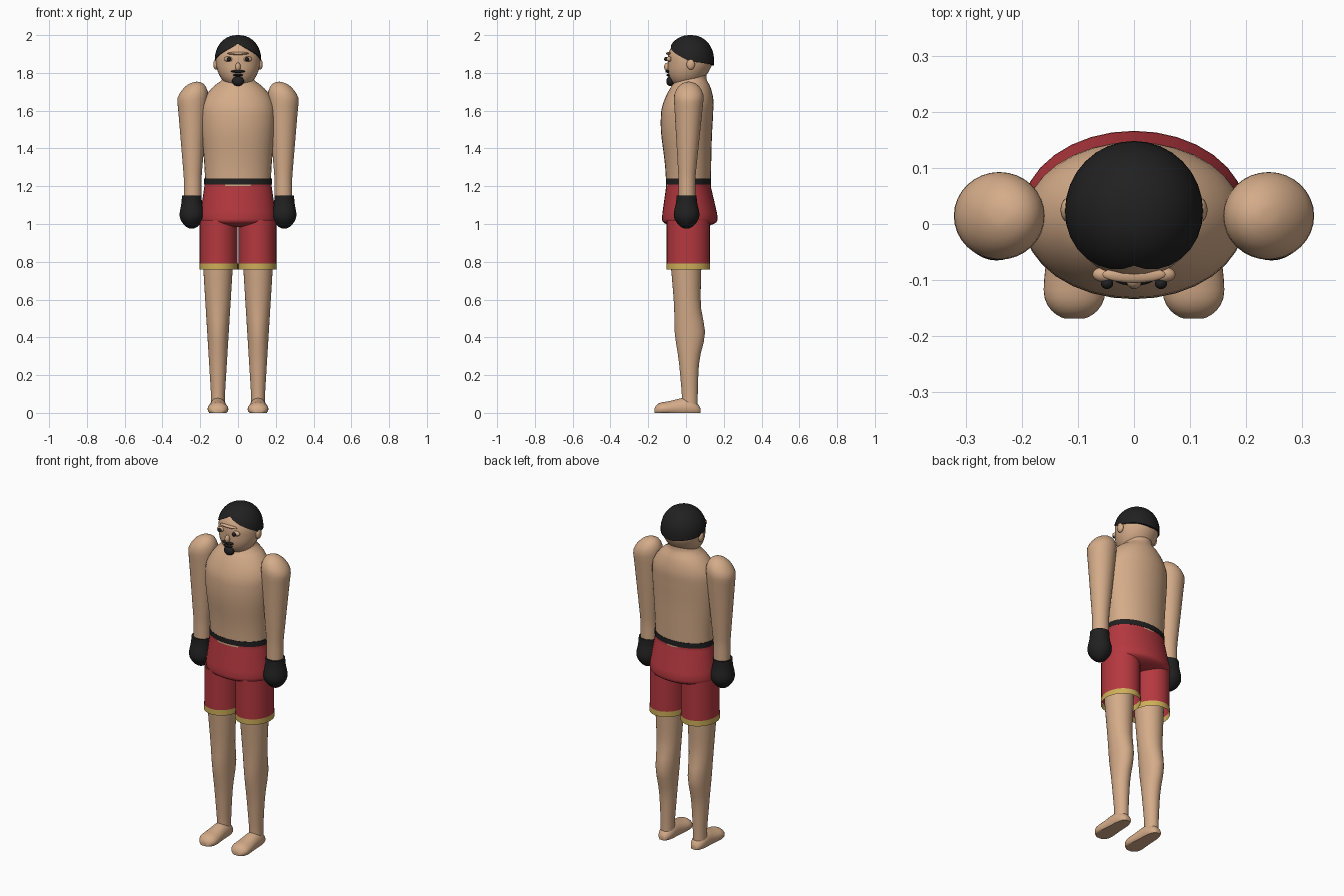
import bpy, bmesh
from math import sin, cos, acos, exp, pi, radians

cube = bpy.data.objects.get("Cube")
if cube:
    bpy.data.objects.remove(cube, do_unlink=True)

SEGMENTS = 32
ANGLES = [2 * pi * i / SEGMENTS for i in range(SEGMENTS)]


def material(name, *colour):
    mat = bpy.data.materials.new(name)
    mat.use_nodes = True
    mat.diffuse_color = (*colour, 1)
    shader = next(node for node in mat.node_tree.nodes if node.type == "BSDF_PRINCIPLED")
    shader.inputs["Base Color"].default_value = (*colour, 1)
    return mat


skin = material("skin", .66, .41, .25)
red = material("red cloth", .46, .04, .05)
gold = material("gold trim", .62, .43, .1)
black = material("black", .015, .015, .015)


# Shape rules: a clamped ramp, a soft swelling, and a rounded end
def ramp(value, start, end):
    return min(1, max(0, (value - start) / (end - start)))


def bump(value, middle, width):
    return exp(-((value - middle) / width) ** 2)


def dome(value, start, end, power=.5):
    return (1 - ramp(value, start, end) ** 2) ** power


def finish(bm, name, mat):
    bmesh.ops.recalc_face_normals(bm, faces=bm.faces)
    mesh = bpy.data.meshes.new(name)
    bm.to_mesh(mesh)
    bm.free()
    mesh.materials.append(mat)
    obj = bpy.data.objects.new(name, mesh)
    bpy.context.collection.objects.link(obj)
    bpy.ops.object.select_all(action="DESELECT")
    obj.select_set(True)
    bpy.context.view_layer.objects.active = obj
    bpy.ops.object.shade_smooth_by_angle(angle=radians(50))


def join_rings(name, mat, rings, capped=True):
    bm = bmesh.new()
    rings = [[bm.verts.new(point) for point in ring] for ring in rings]
    for lower, upper in zip(rings, rings[1:]):
        for i in range(SEGMENTS):
            bm.faces.new((lower[i - 1], lower[i], upper[i], upper[i - 1]))
    if capped:
        bm.faces.new(rings[0])
        bm.faces.new(rings[-1])
    finish(bm, name, mat)


def spaced(start, end, count):
    """Positions that crowd towards both ends, where shapes round off."""
    return [start + (end - start) * (1 - cos(pi * i / count)) / 2 for i in range(count + 1)]


def tube(name, mat, bottom, top, shape, side=1, count=24, capped=True, tilt=lambda z: 0):
    """Elliptical sections; shape(z) gives centre x, centre y, radius x, radius y."""
    rings = []
    for z in spaced(bottom, top, count):
        x, y, rx, ry = shape(z)
        rings.append([(side * (x + rx * cos(a)), y + ry * sin(a), z + tilt(z) * rx * cos(a))
                      for a in ANGLES])
    join_rings(name, mat, rings, capped)


def ball(name, mat, centre, radii):
    bm = bmesh.new()
    bmesh.ops.create_uvsphere(bm, u_segments=20, v_segments=12, radius=1)
    for vert in bm.verts:
        vert.co = [c + r * p for c, r, p in zip(centre, radii, vert.co)]
    finish(bm, name, mat)


# Torso, narrowing over the shoulders into the neck
def torso(z):
    chest = bump(z, 1.57, .22)
    shoulders = dome(z, 1.6, 1.76, power=.75)
    neck = .08
    y = .013 - .01 * bump(z, 1.5, .15) + .015 * ramp(z, 1.6, 1.75)
    return (0, y, neck + (.092 + .025 * chest) * shoulders,
            neck + (.037 + .021 * chest) * shoulders)


# Head, rounded at the jaw and the crown
def head(z):
    size = dome(z, 1.87, 1.72) * dome(z, 1.87, 1.99)
    return 0, .022 - .025 * ramp(z, 1.85, 1.74), .118 * size, .119 * size


# Shorts body, flaring downwards and tucked under
def seat(z):
    flare = ramp(z, 1.2, 1.05)
    tuck = dome(z, 1.02, .98)
    return 0, .013 + .007 * flare, (.178 + .022 * flare) * tuck, (.118 + .028 * flare) * tuck


tube("torso", skin, 1.2, 1.85, torso, count=40)
tube("head", skin, 1.73, 1.985, head)
tube("shorts_seat", red, .985, 1.215, seat)
tube("waistband", black, 1.21, 1.24, lambda z: (0, .013, .179, .12), count=1)


# Hair: a cap whose lower edge follows a centre-parted hairline
def hair_ring(step):
    ring = []
    for a in ANGLES:
        around = abs((a + 3 * pi / 2) % (2 * pi) - pi) / pi
        edge = 1.955 - .19 * around if around < .5 else 1.86 - .04 * (around - .5)
        height = cos(.03 + (acos((edge - 1.87) / .13) - .03) * min(step, 1))
        width = dome(height, 0, 1, power=.45)
        if step > 1:
            width *= .88
        ring.append((.123 * width * cos(a), .023 + .125 * width * sin(a), 1.87 + .13 * height))
    return ring


join_rings("hair", black, [hair_ring(i / 14) for i in range(16)])

# Face
ball("brow", skin, (0, -.09, 1.903), (.057, .015, .008))
ball("nose", skin, (0, -.1, 1.832), (.014, .016, .022))
ball("moustache", black, (0, -.096, 1.808), (.037, .014, .008))
ball("mouth", black, (0, -.09, 1.788), (.028, .014, .007))
ball("goatee", black, (0, -.084, 1.756), (.032, .02, .026))


# Limbs, described for the left side
def arm(z):
    taper = ramp(z, 1.25, 1.68)
    cap = dome(z, 1.66, 1.75)
    return .24, .005 + .01 * taper, (.047 + .036 * taper) * cap, (.045 + .035 * taper) * cap


def shoulder_slope(z):
    return -.3 * ramp(z, 1.6, 1.72)


def glove(z):
    fist = bump(z, 1.05, .05)
    tip = dome(z, 1.04, .975)
    return .245, .003, (.052 + .012 * fist) * tip, (.053 + .015 * fist) * tip


def leg(z):
    taper = ramp(z, .1, .8)
    calf = bump(z, .42, .1)
    return (.106, .02 - .02 * taper + .01 * calf,
            .037 + .043 * taper, .042 + .04 * taper + .02 * calf)


def shorts_leg(z):
    return .103, .012, .1, .114


def trim(z):
    return .103, .012, .102, .116


# Foot sections run from toe to heel, flat underneath
def foot_ring(y, side):
    ends = dome(y, -.12, -.17, power=.4) * dome(y, 0, .08, power=.4)
    width = (.045 + .01 * bump(y, -.12, .07)) * ends
    height = (.055 + .025 * bump(y, 0, .08)) * ends
    return [(side * (.106 + width * cos(a)), y, height * max(0, .35 + .65 * sin(a)))
            for a in ANGLES]


for side, label in ((1, "left_"), (-1, "right_")):
    ball(label + "ear", skin, (side * .117, .025, 1.845), (.014, .022, .028))
    ball(label + "eye", skin, (side * .052, -.09, 1.873), (.022, .014, .014))
    ball(label + "pupil", black, (side * .048, -.106, 1.873), (.011, .01, .011))
    tube(label + "arm", skin, 1.12, 1.749, arm, side, tilt=shoulder_slope)
    tube(label + "glove", black, .977, 1.152, glove, side)
    tube(label + "leg", skin, .03, .95, leg, side)
    tube(label + "shorts_leg", red, .79, 1.02, shorts_leg, side, count=1, capped=False)
    tube(label + "shorts_trim", gold, .76, .792, trim, side, count=1, capped=False)
    join_rings(label + "foot", skin, [foot_ring(y, side) for y in spaced(-.168, .077, 20)])
